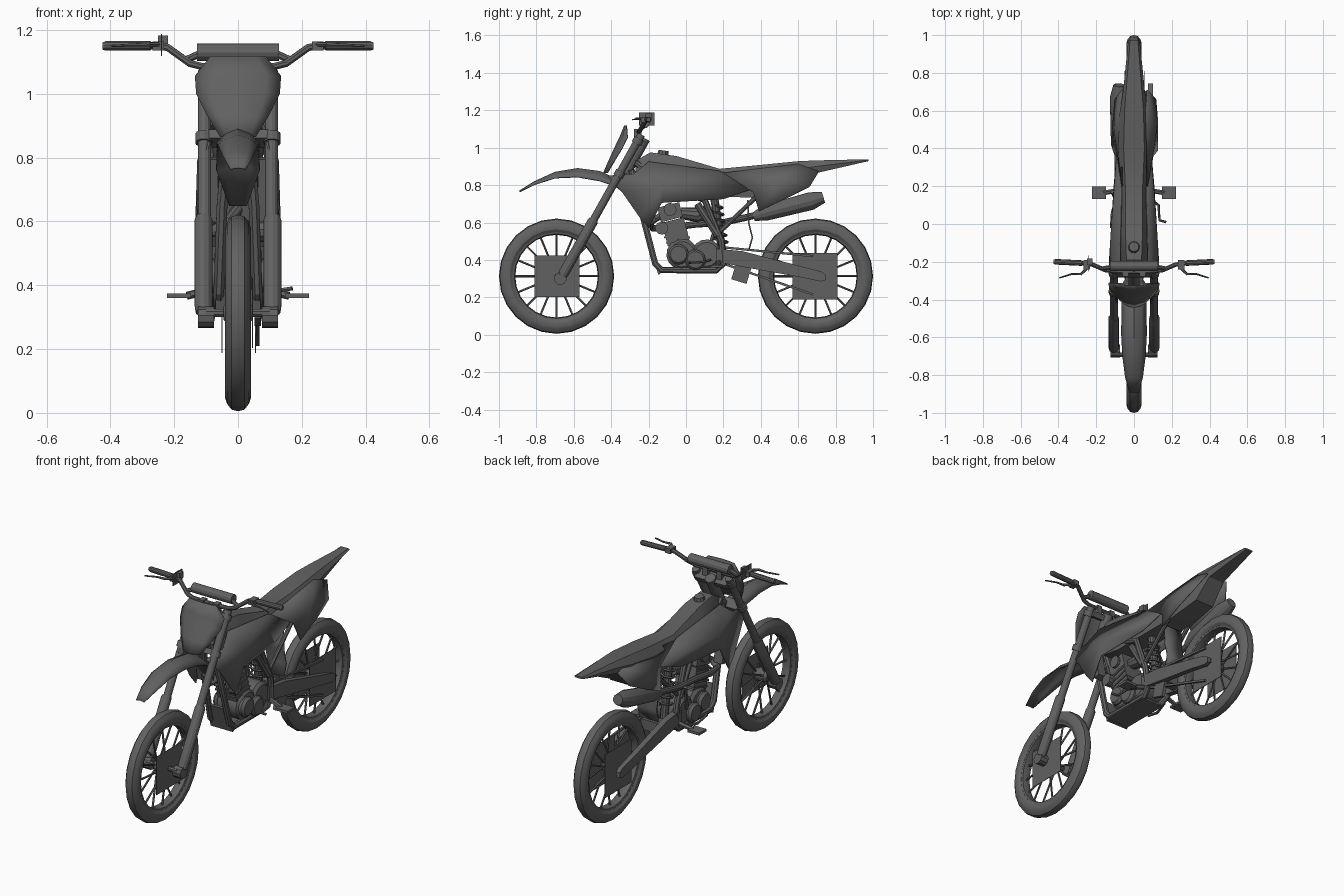
import bpy, bmesh, math
from mathutils import Vector, Matrix

if "Cube" in bpy.data.objects:
    bpy.data.objects.remove(bpy.data.objects["Cube"])

grey = bpy.data.materials.new("dark_grey")
grey.diffuse_color = (0.12, 0.12, 0.12, 1)
grey.use_nodes = True
grey.node_tree.nodes["Principled BSDF"].inputs["Base Color"].default_value = grey.diffuse_color


def add(name, verts, faces, solid=0, offset=0):
    me = bpy.data.meshes.new(name)
    me.from_pydata([tuple(v) for v in verts], [], faces)
    bm = bmesh.new()
    bm.from_mesh(me)
    bmesh.ops.recalc_face_normals(bm, faces=bm.faces)
    bm.to_mesh(me)
    bm.free()
    me.materials.append(grey)
    ob = bpy.data.objects.new(name, me)
    bpy.context.collection.objects.link(ob)
    if solid:
        m = ob.modifiers.new("thickness", 'SOLIDIFY')
        m.thickness, m.offset = solid, offset
    return ob


def rings(name, rows, closed=True, caps=True, loop=False, solid=0):
    """Skin a list of equal-length point rows."""
    n, k = len(rows[0]), len(rows)
    faces = []
    for i in range(k if loop else k - 1):
        for j in range(n if closed else n - 1):
            a, b = i * n, (i + 1) % k * n
            faces.append((a + j, a + (j + 1) % n, b + (j + 1) % n, b + j))
    if caps and closed and not loop:
        faces += [tuple(range(n)), tuple(range((k - 1) * n, k * n))]
    return add(name, [p for r in rows for p in r], faces, solid)


def tube(name, path, radii, sides=10):
    """Sweep a circle along a path; radii is one number or one per point."""
    pts = [Vector(p) for p in path]
    if not isinstance(radii, (list, tuple)):
        radii = [radii] * len(pts)
    rows, up = [], None
    for i, p in enumerate(pts):
        d0 = (p - pts[i - 1]).normalized() if i else Vector()
        d1 = (pts[i + 1] - p).normalized() if i < len(pts) - 1 else Vector()
        t = (d0 + d1).normalized()
        if up is None:
            up = t.orthogonal().normalized()
        up = (up - t * up.dot(t)).normalized()
        side = t.cross(up)
        rows.append([p + radii[i] * (math.cos(a) * up + math.sin(a) * side)
                     for a in (2 * math.pi * (j + .5) / sides for j in range(sides))])
    return rings(name, rows)


def box(name, centre, size, tilt=0):
    c, s = Vector(centre), Vector(size) / 2
    rot = Matrix.Rotation(tilt, 3, 'X')
    v = [c + rot @ Vector((x * s.x, y * s.y, z * s.z))
         for x in (-1, 1) for y in (-1, 1) for z in (-1, 1)]
    return add(name, v, [(0, 1, 3, 2), (4, 5, 7, 6), (0, 1, 5, 4),
                         (2, 3, 7, 6), (0, 2, 6, 4), (1, 3, 7, 5)])


def lathe(name, cy, cz, profile, sides=24):
    """Closed (x, radius) profile spun round the wheel axle."""
    rows = [[(x, cy + r * math.cos(a), cz + r * math.sin(a)) for x, r in profile]
            for a in (2 * math.pi * i / sides for i in range(sides))]
    return rings(name, rows, loop=True)


def fan_panel(name, s, centre, outline, wide=1):
    """Faceted panel from (y, z, x) points on side s."""
    v = [(s * x * wide, y, z) for y, z, x in [centre] + outline]
    n = len(outline)
    return add(name, v, [(0, i + 1, (i + 1) % n + 1) for i in range(n)], .006)


# Wheels: tyre, rim, spokes and hub
def wheel(tag, cy, cz, w):
    lathe(tag + "_tyre", cy, cz, [(0, .308), (-.5 * w, .303), (-.85 * w, .285), (-w, .268), (-.95 * w, .25),
                                  (-.7 * w, .236), (.7 * w, .236), (.95 * w, .25), (w, .268),
                                  (.85 * w, .285), (.5 * w, .303)])
    lathe(tag + "_rim", cy, cz, [(-.028, .239), (-.024, .226), (0, .221), (.024, .226), (.028, .239)])
    for i in range(16):
        a = 2 * math.pi * i / 16
        d, s = Vector((0, math.cos(a), math.sin(a))), (-1) ** i
        o = Vector((0, cy, cz))
        tube(tag + "_spoke", [o + d * .02 + Vector((s * .026, 0, 0)), o + d * .228], .0058, 5)
    tube(tag + "_hub", [(-.045, cy, cz), (-.03, cy, cz), (.03, cy, cz), (.045, cy, cz)], [.022, .035, .035, .022], 12)
    tube(tag + "_axle", [(-.1, cy, cz), (.1, cy, cz)], .013, 8)


wheel("front", -.692, .313, .04)
wheel("rear", .692, .313, .04)
box("front_disc_plate", (.045, -.69, .313), (.003, .24, .22))
box("rear_sprocket_plate", (.055, .69, .313), (.003, .24, .25))
box("rear_disc_plate", (-.05, .69, .313), (.003, .24, .25))


def fork_pt(x, z, dy=0):
    return (x, -.67 + .56 * (z - .3) + dy, z)


# Side parts, mirrored
for s in (-1, 1):
    # Front fork
    tube("fork_tube", [fork_pt(s * .105, .32), fork_pt(s * .105, 1.07)], .021, 12)
    tube("fork_guard", [fork_pt(s * .108, z) for z in (.315, .335, .605, .615)], [.025, .028, .028, .024], 12)
    tube("fork_foot", [(s * .075, -.672, .3), (s * .125, -.672, .3)], .034, 10)
    for z in (.86, 1.035):
        tube("fork_clamp", [fork_pt(s * .107, z - .014), fork_pt(s * .107, z + .014)], .027, 12)
    # Handlebar, grips, levers and mounts
    tube("handlebar", [(0, -.255, 1.085), (s * .11, -.25, 1.085), (s * .15, -.245, 1.095),
                       (s * .22, -.215, 1.145), (s * .25, -.21, 1.15), (s * .41, -.2, 1.15)], .012, 8)
    tube("grip", [(s * .27, -.207, 1.15), (s * .275, -.207, 1.15), (s * .415, -.2, 1.15), (s * .425, -.2, 1.15)],
         [.01, .015, .015, .011], 10)
    box("lever_mount", (s * .25, -.215, 1.15), (.035, .05, .028))
    tube("lever", [(s * .25, -.235, 1.155), (s * .28, -.265, 1.155), (s * .33, -.265, 1.153), (s * .395, -.285, 1.15)],
         [.008, .007, .005, .004], 6)
    tube("pad_strut", [(s * .11, -.225, 1.13), (s * .165, -.235, 1.105)], .012, 8)
    box("bar_mount", (s * .045, -.257, 1.07), (.03, .04, .06))
    # Shrouds and rear side panels
    fan_panel("radiator_shroud", s, (-.12, .79, .125),
              [(-.42, .85, .09), (-.28, .86, .1), (-.2, .925, .075), (.18, .875, .065), (.37, .785, .09),
               (.2, .725, .105), (-.13, .705, .125), (-.2, .57, .13), (-.25, .63, .13), (-.34, .76, .115)])
    fan_panel("rear_side_panel", s, (.5, .82, .118),
              [(.2, .865, .07), (.6, .912, .06), (.71, .872, .07), (.66, .79, .115),
               (.54, .73, .125), (.39, .66, .125), (.36, .76, .1)], 1 if s > 0 else .88)
    box("radiator", (s * .09, -.2, .7), (.055, .04, .2), .2)
    # Frame
    tube("cradle", [(s * .03, -.29, .88), (s * .05, -.235, .65), (s * .06, -.165, .38), (s * .06, -.13, .345),
                    (s * .06, .16, .345), (s * .07, .2, .38), (s * .075, .19, .5), (s * .065, .1, .72),
                    (s * .05, -.1, .8), (s * .03, -.27, .92)], .018, 8)
    tube("subframe", [(s * .07, .16, .53), (s * .07, .4, .76)], .012, 8)
    tube("side_brace", [(s * .065, .06, .7), (s * .075, .17, .53)], .02, 8)
    # Swingarm
    rows = [[(s * x, y, z + dz * h) for x, dz in ((xi, -1), (xo, -1), (xo, 1), (xi, 1))]
            for y, z, h, xi, xo in ((.16, .425, .035, .05, .085), (.3, .405, .042, .055, .09),
                                    (.6, .34, .03, .07, .1), (.72, .312, .027, .075, .1), (.745, .307, .015, .075, .1))]
    rings("swingarm", rows)
    # Footpegs
    box("footpeg", (s * .185, .165, .367), (.075, .065, .014))
    tube("peg_bracket", [(s * .07, .18, .39), (s * .16, .165, .367)], .013, 6)

# Fork bridges, stem, bar pad and throttle housing
for z in (.86, 1.035):
    box("fork_bridge", fork_pt(0, z, .01), (.2, .06, .03), -.5)
tube("steering_stem", [fork_pt(0, .84, .03), fork_pt(0, 1.05, .03)], .03, 12)
tube("bar_pad", [(-.128, -.222, 1.13), (.128, -.222, 1.13)], .027, 12)
box("switch", (-.235, -.2, 1.165), (.03, .035, .035))
box("throttle_plate", (-.24, -.21, 1.153), (.004, .085, .068))

# Number plate: (z, centre y, half width, sweep back)
rows = [[(w * u, y + back * abs(u) ** 2, z) for u in (-1, -.65, 0, .65, 1)]
        for z, y, w, back in ((1.118, -.328, .085, .01), (1.055, -.353, .134, .04), (1.0, -.38, .13, .04),
                              (.93, -.412, .095, .03), (.865, -.44, .055, .02))]
rings("number_plate", rows, closed=False, solid=.006)

# Front mudguard: (y, top z, half width, side drop)
rows = [[(w * u, y, z - drop * u * u) for u in (-1, -.6, 0, .6, 1)]
        for y, z, w, drop in ((-.89, .768, .025, .004), (-.81, .818, .046, .015), (-.7, .868, .06, .03),
                              (-.58, .888, .066, .045), (-.46, .872, .064, .05), (-.38, .835, .066, .04),
                              (-.33, .77, .068, .01), (-.26, .65, .028, .0))]
rings("front_mudguard", rows, closed=False, solid=.006)

# Tank, seat and tail in one skin: (y, top z, w, middle z, w, bottom z, w)
rows = []
for y, z1, w1, z2, w2, z3, w3 in ((-.27, .93, .025, .88, .04, .82, .04), (-.19, .975, .04, .89, .075, .76, .06),
                                  (-.05, .955, .045, .87, .085, .73, .07), (.18, .887, .045, .85, .065, .74, .06),
                                  (.4, .908, .055, .86, .085, .73, .07), (.6, .928, .05, .885, .075, .76, .06),
                                  (.7, .932, .042, .9, .058, .865, .05), (.975, .938, .02, .934, .03, .928, .02)):
    half = [(w1, z1), (w2, z2), (w3, z3)]
    rows.append([(x, y, z) for x, z in half] + [(-x, y, z) for x, z in reversed(half)])
rings("tank_seat_tail", rows)
tube("fuel_cap", [(0, -.125, .95), (0, -.12, .985)], [.035, .026], 10)

# Engine
for name, y, z, r, w in (("crankcase", -.02, .43, .085, .075), ("gearbox", .11, .43, .08, .075),
                         ("clutch_cover", .05, .4, .055, .1), ("flywheel_cover", -.04, .43, .055, .1)):
    tube(name, [(-w, y, z), (.015 - w, y, z), (w - .015, y, z), (w, y, z)], [r * .8, r, r, r * .8], 14)
box("cylinder_barrel", (0, -.055, .55), (.12, .12, .13), .25)
for i in range(4):
    box("cooling_fin", (0, -.042 - .012 * i, .505 + .03 * i), (.13, .13, .01), .25)
box("cylinder_head", (0, -.085, .655), (.11, .12, .08), .25)
tube("head_cover", [(-.07, -.085, .67), (.07, -.085, .67)], .035, 10)
tube("intake", [(0, -.03, .65), (0, .06, .64), (0, .13, .66)], [.03, .04, .035], 10)
box("skid_plate", (0, .01, .335), (.14, .3, .012))
box("skid_plate_front", (0, -.165, .395), (.14, .012, .15), .3)
tube("oil_filter", [(.05, -.13, .57), (.09, -.13, .57)], .035, 10)
tube("gear_pedal", [(.09, .13, .4), (.13, .1, .39), (.135, .02, .385), (.17, .01, .39)], .007, 6)
tube("brake_pedal", [(-.09, .15, .36), (-.115, .06, .35), (-.12, -.02, .37)], .008, 6)
tube("kick_starter", [(-.09, .12, .45), (-.105, .15, .55), (-.115, .17, .6)], .01, 6)

# Exhaust header and muffler
tube("exhaust_pipe", [(0, -.13, .64), (-.03, -.19, .6), (-.075, -.18, .57), (-.085, -.1, .57),
                      (-.085, .05, .59), (-.085, .2, .6), (-.085, .4, .645)], .018, 10)
tube("muffler", [(-.08, .36, .63), (-.08, .42, .65), (-.08, .67, .715), (-.08, .735, .735)],
     [.022, .042, .048, .03], 12)

# Rear shock with spring
a, b = Vector((0, .15, .74)), Vector((0, .2, .4))
tube("shock_body", [a, b], .022, 10)
tube("shock_spring", [a.lerp(b, .15 + .65 * i / 48) + Vector((.036 * math.cos(i * math.pi / 4),
                      .036 * math.sin(i * math.pi / 4), 0)) for i in range(49)], .007, 5)
box("swingarm_bridge", (0, .3, .405), (.13, .06, .06))
rows = [[(x, y, z) for x in (-.06, .06)] for y, z in ((.33, .72), (.335, .6), (.355, .52), (.335, .45))]
rings("mud_flap", rows, closed=False, solid=.008)

# Chain and its guide
for y1, z1, y2, z2 in ((.17, .47, .68, .42), (.17, .39, .68, .215)):
    box("chain_run", (.062, (y1 + y2) / 2, (z1 + z2) / 2),
        (.012, math.hypot(y2 - y1, z2 - z1), .012), math.atan2(z2 - z1, y2 - y1))
box("chain_guide", (.062, .295, .325), (.02, .085, .085), -.3)

# Smooth shading with sharp edges kept
bpy.ops.object.select_all(action='SELECT')
bpy.context.view_layer.objects.active = bpy.context.selected_objects[0]
bpy.ops.object.shade_smooth_by_angle(angle=math.radians(28))
